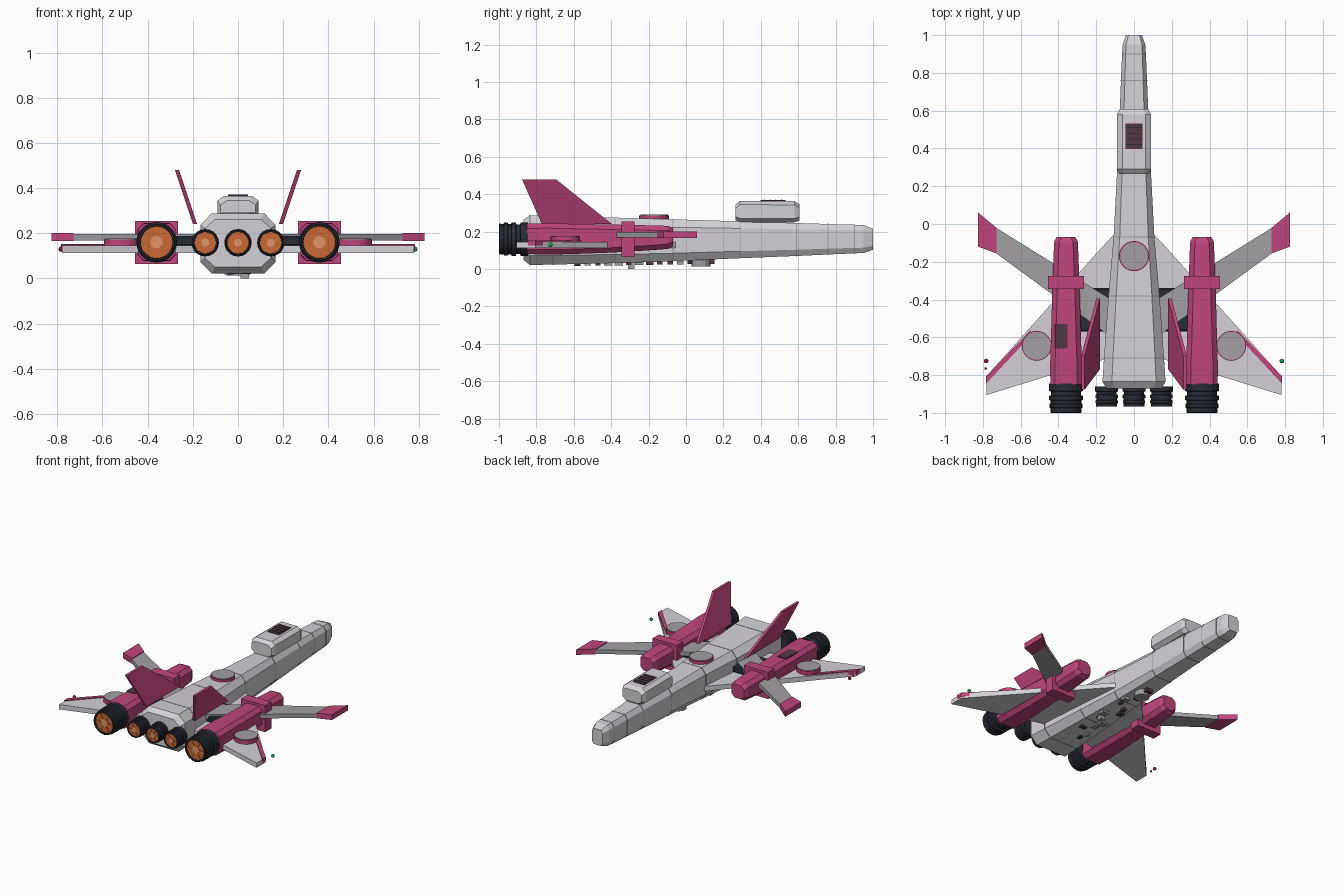
import bpy, bmesh, math, random
from mathutils import Matrix, Vector

if "Cube" in bpy.data.objects:
    bpy.data.objects.remove(bpy.data.objects["Cube"])

random.seed(4)
MATS = {}
COLS = {'magenta': (0.52, 0.06, 0.2, 1), 'dark': (0.02, 0.025, 0.035, 1), 'orange': (0.6, 0.14, 0.035, 1),
        'core': (0.75, 0.3, 0.13, 1), 'pale': (0.66, 0.64, 0.68, 1), 'grey': (0.36, 0.35, 0.37, 1),
        'window': (0.09, 0.04, 0.06, 1), 'red': (0.4, 0.01, 0.02, 1), 'green': (0.01, 0.4, 0.06, 1)}


def finish(name, bm, col):
    bmesh.ops.recalc_face_normals(bm, faces=bm.faces)
    me = bpy.data.meshes.new(name)
    bm.to_mesh(me)
    bm.free()
    if col not in MATS:
        MATS[col] = bpy.data.materials.new(col)
        MATS[col].diffuse_color = COLS[col]
    me.materials.append(MATS[col])
    ob = bpy.data.objects.new(name, me)
    bpy.context.collection.objects.link(ob)
    return ob


def skin(name, rings, col, caps=True):
    """Bridge equal-length rings of points."""
    bm = bmesh.new()
    vs = [[bm.verts.new(p) for p in r] for r in rings]
    n = len(vs[0])
    for a, b in zip(vs, vs[1:]):
        for i in range(n):
            bm.faces.new((a[i], a[(i + 1) % n], b[(i + 1) % n], b[i]))
    if caps:
        bm.faces.new(vs[0])
        bm.faces.new(vs[-1])
    return finish(name, bm, col)


def octa(cx, y, hw, z0, z1, c, d):
    """Chamfered rectangle across y: c = side chamfer, d = vertical chamfer."""
    q = [(hw, z0 + d), (hw, z1 - d), (hw - c, z1), (c - hw, z1),
         (-hw, z1 - d), (-hw, z0 + d), (c - hw, z0), (hw - c, z0)]
    return [(cx + x, y, z) for x, z in q]


def plate(name, pts, z0, z1, s, col):
    return skin(name, [[(s * x, y, z) for x, y in pts] for z in (z0, z1)], col)


def box(name, c, size, col, bev=0.0):
    bm = bmesh.new()
    bmesh.ops.create_cube(bm, size=1, matrix=Matrix.Translation(c) @ Matrix.Diagonal((*size, 1)))
    if bev:
        bmesh.ops.bevel(bm, geom=bm.edges[:], offset=bev, segments=1, affect='EDGES')
    return finish(name, bm, col)


def disc(name, c, r, h, col, axis='Z', n=24):
    bm = bmesh.new()
    m = Matrix.Translation(c)
    if axis == 'Y':
        m = m @ Matrix.Rotation(math.pi / 2, 4, 'X')
    bmesh.ops.create_cone(bm, cap_ends=True, segments=n, radius1=r, radius2=r, depth=h, matrix=m)
    return finish(name, bm, col)


def ball(name, c, r, col):
    bm = bmesh.new()
    bmesh.ops.create_uvsphere(bm, u_segments=10, v_segments=6, radius=r, matrix=Matrix.Translation(c))
    return finish(name, bm, col)


def engine(name, cx, cz, y0, y1, r):
    """Ribbed nozzle from mount y0 to exit y1, with a glowing recessed disc."""
    prof = [(0, .9), (0, .98), (.25, .98), (.27, .86), (.4, .86), (.42, .97), (.56, .97), (.58, .88),
            (.68, .88), (.7, .96), (.82, .96), (.84, .88), (.97, .9), (1, .86), (1, .78), (.8, .76)]
    rings = []
    for t, k in prof:
        y = y0 + (y1 - y0) * t
        rings.append([(cx + r * k * math.cos(a), y, cz + r * k * math.sin(a))
                      for a in [2 * math.pi * i / 20 for i in range(20)]])
    skin(name + '_nozzle', rings, 'dark')
    d = y1 - y0
    disc(name + '_glow', (cx, y1 - d * .1, cz), r * .77, .006, 'orange', 'Y', 20)
    disc(name + '_core', (cx, y1 - d * .08, cz), r * .3, .008, 'core', 'Y', 12)
    for i in range(6):
        a = math.pi * i / 3
        u, w = Vector((math.cos(a), 0, math.sin(a))), Vector((-math.sin(a), 0, math.cos(a))) * .003
        p, q = [Vector((cx, y1 - d * .08, cz)) + u * r * k for k in (.3, .76)]
        dy = Vector((0, -.004, 0))
        skin(name + '_vane', [[p - w, p + w, q + w, q - w], [v + dy for v in (p - w, p + w, q + w, q - w)]], 'orange')


# Fuselage: tapering octagonal hull, y / half width / bottom / top
hull = [(-.87, .145, .05, .262), (-.835, .167, .022, .288), (-.71, .159, .024, .284), (-.38, .135, .032, .275),
        (-.07, .108, .042, .266), (.29, .089, .058, .255), (.59, .076, .07, .246), (.76, .069, .078, .241),
        (.9, .063, .084, .237), (.95, .06, .086, .235), (1, .042, .103, .215)]
skin('fuselage', [octa(0, y, w, a, b, w * .3, (b - a) * .19) for y, w, a, b in hull], 'pale')

# Lower side strakes of the hull and panel seams
for y, w, a, b in hull[2:9]:
    skin('hull_seam', [octa(0, y + e, w + .0015, a - .0015, b + .0015, w * .3, (b - a) * .19)
                       for e in (-.0025, .0025)], 'grey')

# Bridge cabin with dark roof window
cab = [(.265, .078, .26, .345), (.29, .09, .25, .365), (.58, .09, .25, .363), (.608, .076, .26, .345)]
skin('bridge_cabin', [octa(0, y, w, a, b, .028, .02) for y, w, a, b in cab], 'pale')
box('bridge_window', (0, .465, .365), (.09, .135, .008), 'window')
for i in range(4):
    box('window_bar', (0, .42 + .03 * i, .367), (.09, .005, .009), 'dark')

# Dorsal dish
disc('dorsal_dish_rim', (0, -.17, .272), .08, .03, 'magenta')
disc('dorsal_dish', (0, -.17, .276), .073, .03, 'grey')

# Three main engines
for i in (-1, 0, 1):
    engine('main_engine', i * .145, .158, -.86, -.967, .062)

for s in (1, -1):
    # Side nacelle with square collar
    nac = [(-.85, .083, .08, .243), (-.74, .084, .078, .245), (-.62, .08, .08, .242), (-.4, .074, .088, .238),
           (-.2, .067, .1, .234), (-.095, .063, .108, .231), (-.07, .05, .122, .22)]
    skin('nacelle', [octa(s * .36, y, w, a, b, .026, .026) for y, w, a, b in nac], 'magenta')
    box('nacelle_collar', (s * .36, -.31, .16), (.19, .07, .19), 'magenta')
    engine('nacelle_engine', s * .36, .16, -.845, -1, .092)
    # Rear delta wing, leading-edge stripe and disc
    plate('rear_wing', [(.1, -.05), (.14, -.09), (.78, -.805), (.78, -.905), (.44, -.8), (.1, -.7)], .112, .146, s, 'pale')
    plate('rear_wing_stripe', [(.545, -.56), (.783, -.805), (.783, -.845), (.55, -.595)], .125, .152, s, 'magenta')
    disc('wing_disc_rim', (s * .515, -.645, .158), .079, .03, 'magenta')
    disc('wing_disc', (s * .515, -.645, .162), .074, .03, 'grey')
    # Forward-swept wing with coloured tip
    plate('front_wing', [(.12, -.4), (.44, -.2), (.73, -.02), (.73, -.155), (.45, -.36), (.12, -.6)], .168, .197, s, 'grey')
    plate('front_wing_tip', [(.728, -.02), (.825, .06), (.825, -.12), (.728, -.156)], .165, .202, s, 'magenta')
    # Dark pylon joining nacelle and hull
    box('pylon', (s * .21, -.455, .165), (.18, .23, .045), 'dark', .008)
    # Canted tail fin
    fin = [(.19, -.395, .24), (.27, -.695, .48), (.27, -.877, .48), (.19, -.77, .24)]
    skin('tail_fin', [[(s * (x + e), y, z) for x, y, z in fin] for e in (-.009, .009)], 'magenta')
    # Wing-tip light
    ball('wing_light', (s * .783, -.725, .13), .012, 'green' if s > 0 else 'red')

ball('small_light', (-.785, -.765, .13), .007, 'red')
box('nacelle_hatch', (-.385, -.595, .2425), (.068, .13, .008), 'window')

# Belly fittings
box('belly_post', (.03, -.293, .02), (.036, .036, .04), 'grey')
disc('belly_turret', (0, .08, .032), .05, .036, 'grey', n=12)
for i in range(14):
    y = -.58 + .055 * i
    box('belly_fitting', (random.uniform(-.06, .06), y, .034 + .012 * i / 14),
        (random.uniform(.02, .05), random.uniform(.02, .05), .034), random.choice(('dark', 'grey', 'window')))

for m in bpy.data.materials:
    if m.users and not m.is_grease_pencil:
        m.use_nodes = True
        m.node_tree.nodes["Principled BSDF"].inputs["Base Color"].default_value = m.diffuse_color
